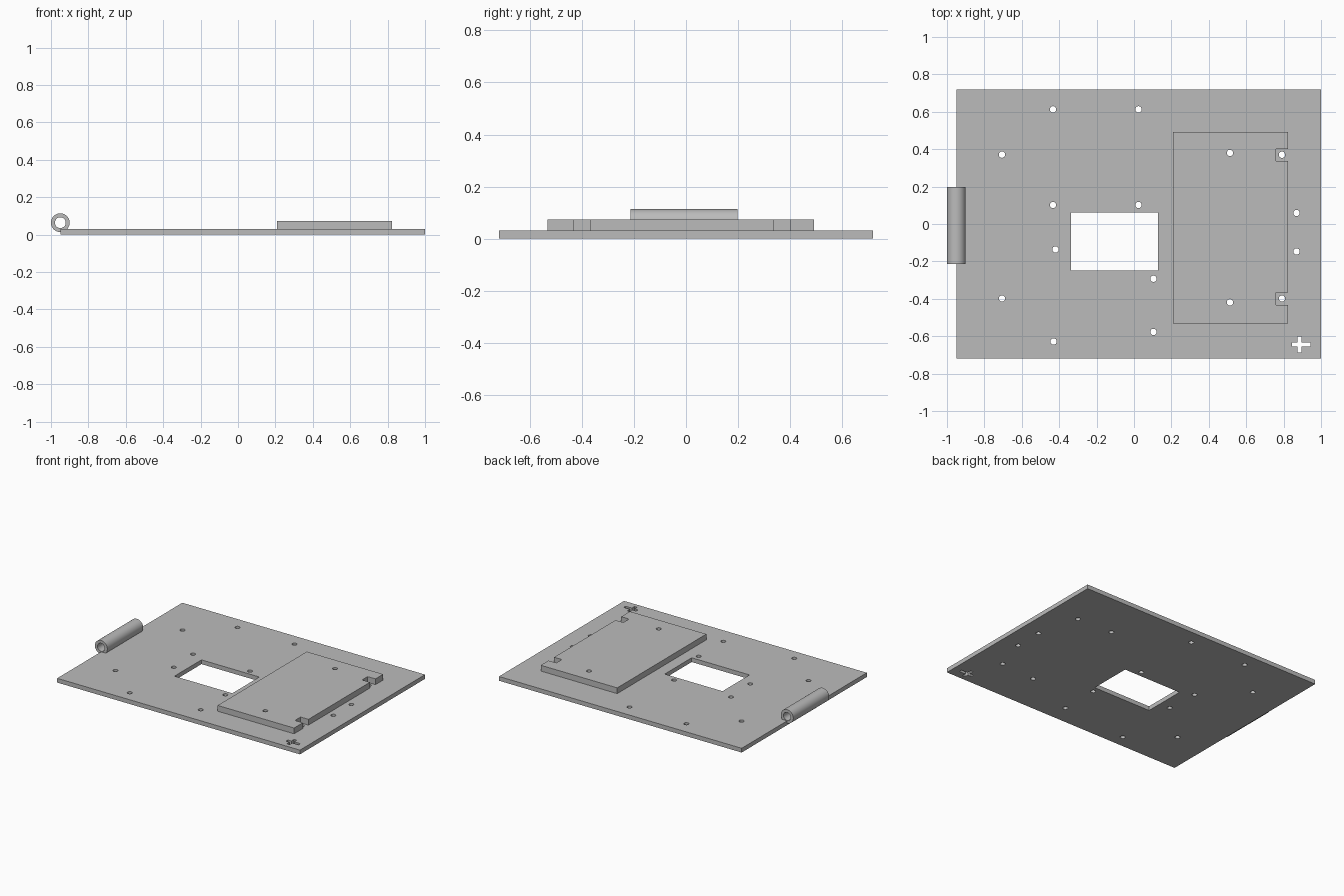
import bpy
import math

if "Cube" in bpy.data.objects:
    bpy.data.objects.remove(bpy.data.objects["Cube"])

grey = bpy.data.materials.new("plain grey")
grey.diffuse_color = (0.5, 0.5, 0.5, 1)
grey.use_nodes = True
grey.node_tree.nodes["Principled BSDF"].inputs["Base Color"].default_value = grey.diffuse_color


def rect(x0, x1, y0, y1):
    return [(x0, y0), (x1, y0), (x1, y1), (x0, y1)]


def circle(x, y, r, n=32):
    return [(x + r * math.cos(2 * math.pi * i / n), y + r * math.sin(2 * math.pi * i / n))
            for i in range(n)]


def extrude_profile(name, loops, depth):
    """Flat outline with inner loops as holes, extruded from z=0 to depth, as a mesh."""
    curve = bpy.data.curves.new(name, 'CURVE')
    curve.dimensions = '2D'
    curve.fill_mode = 'BOTH'
    curve.extrude = depth / 2
    for loop in loops:
        spline = curve.splines.new('POLY')
        spline.points.add(len(loop) - 1)
        for point, (x, y) in zip(spline.points, loop):
            point.co = (x, y, 0, 1)
        spline.use_cyclic_u = True
    obj = bpy.data.objects.new(name, curve)
    bpy.context.collection.objects.link(obj)
    bpy.ops.object.select_all(action='DESELECT')
    obj.select_set(True)
    bpy.context.view_layer.objects.active = obj
    bpy.ops.object.convert(target='MESH')
    obj = bpy.context.object
    obj.name = name
    for v in obj.data.vertices:
        v.co.z += depth / 2
    # Weld the caps to the walls so the normals are consistent
    bpy.ops.object.mode_set(mode='EDIT')
    bpy.ops.mesh.select_all(action='SELECT')
    bpy.ops.mesh.remove_doubles(threshold=0.0001)
    bpy.ops.mesh.normals_make_consistent(inside=False)
    bpy.ops.object.mode_set(mode='OBJECT')
    bpy.ops.object.shade_smooth_by_angle(angle=math.radians(30))
    obj.data.materials.clear()
    obj.data.materials.append(grey)
    return obj


HOLE = 0.017
PLATE = 0.031
block_holes = [(0.513, 0.38), (0.513, -0.419)]
plate_holes = block_holes + [
    (-0.433, 0.613), (0.024, 0.613), (-0.706, 0.371), (-0.433, 0.102), (0.024, 0.102),
    (-0.42, -0.136), (0.104, -0.293), (0.104, -0.577), (-0.706, -0.398), (-0.43, -0.628),
    (0.791, 0.37), (0.791, -0.398), (0.869, 0.059), (0.869, -0.147)]

# Base plate with window, screw holes and a plus-shaped slot
cx, cy, w = 0.884, -0.645, 0.011
l, r, b, t = 0.844, 0.945, -0.686, -0.602
plus = [(cx - w, b), (cx + w, b), (cx + w, cy - w), (r, cy - w), (r, cy + w), (cx + w, cy + w),
        (cx + w, t), (cx - w, t), (cx - w, cy + w), (l, cy + w), (l, cy - w), (cx - w, cy - w)]
extrude_profile("base_plate",
                [rect(-0.95, 1.0, -0.718, 0.718), rect(-0.337, 0.128, -0.248, 0.062), plus]
                + [circle(x, y, HOLE) for x, y in plate_holes], PLATE)

# Raised pad with two notches in its right edge
x0, x1, xn = 0.209, 0.823, 0.76
pad = [(x0, -0.532), (x1, -0.532), (x1, -0.432), (xn, -0.432), (xn, -0.367), (x1, -0.367),
       (x1, 0.338), (xn, 0.338), (xn, 0.402), (x1, 0.402), (x1, 0.491), (x0, 0.491)]
raised_pad = extrude_profile("raised_pad", [pad] + [circle(x, y, HOLE) for x, y in block_holes],
                             0.042)
raised_pad.location.z = PLATE

# Hinge tube on the left edge, lying along y
tube = extrude_profile("hinge_tube", [circle(0, 0, 0.05, 48), circle(0, 0, 0.029, 48)], 0.411)
tube.rotation_euler = (math.pi / 2, 0, 0)
tube.location = (-0.95, 0.197, 0.0635)
